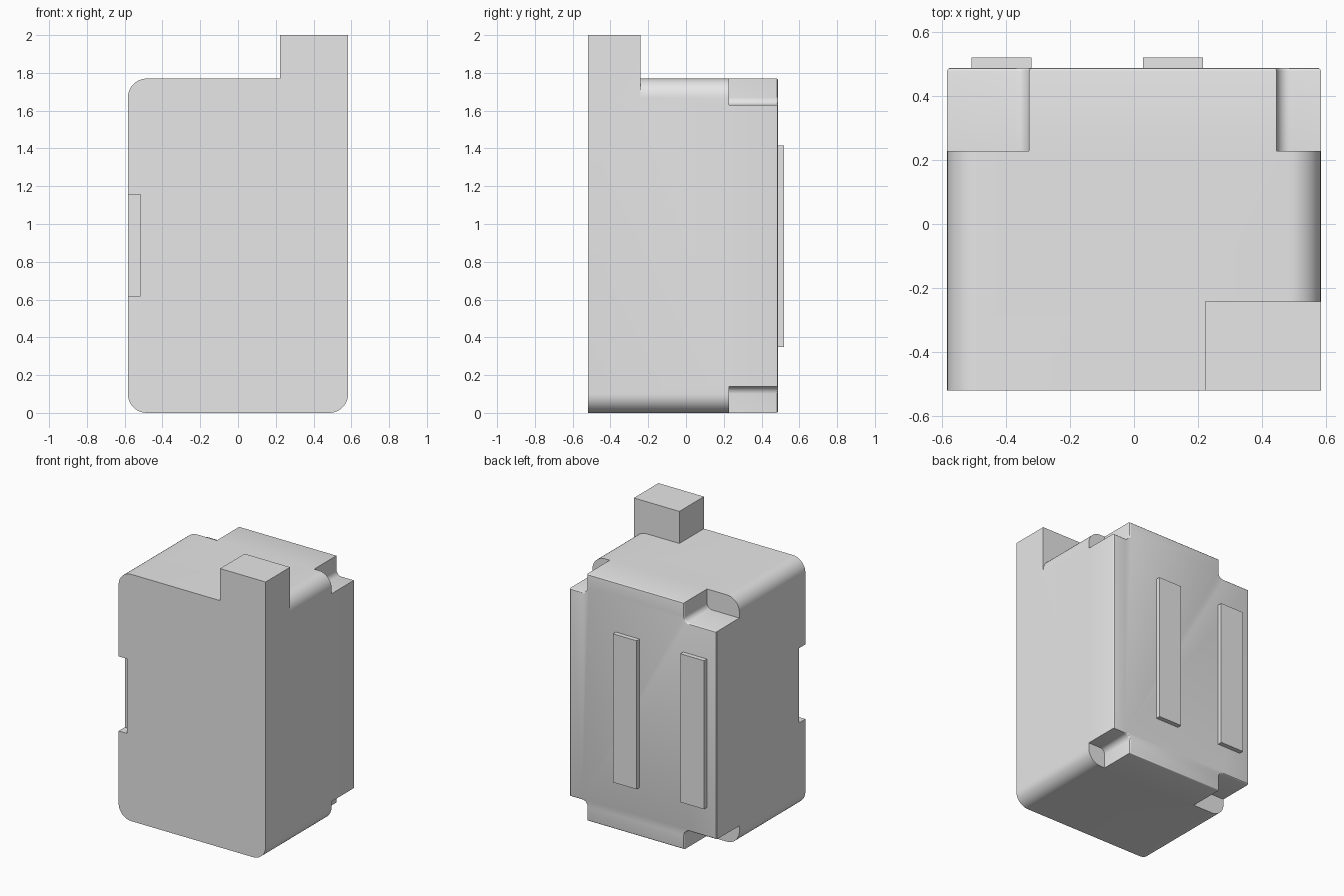
import bpy
import bmesh
from math import pi, cos, sin

if "Cube" in bpy.data.objects:
    bpy.data.objects.remove(bpy.data.objects["Cube"])

W, H = 0.583, 1.77            # half width and height of the case
FRONT, BACK = -0.52, 0.487    # depth range of the case

GREY = (0.8, 0.8, 0.8, 1.0)
grey = bpy.data.materials.new("light grey")
grey.use_nodes = True
grey.diffuse_color = GREY
grey.node_tree.nodes["Principled BSDF"].inputs["Base Color"].default_value = GREY


def outline(x0, x1, z0, z1, radii, steps=10):
    """Rectangle in xz; radii run lower left, lower right, upper right, upper left."""
    corners = [(x0, z0, 1, 1), (x1, z0, -1, 1), (x1, z1, -1, -1), (x0, z1, 1, -1)]
    points = []
    for i, ((x, z, sx, sz), r) in enumerate(zip(corners, radii)):
        if r == 0:
            points.append((x, z))
            continue
        for k in range(steps + 1):
            a = pi + (i + k / steps) * pi / 2
            points.append((x + sx * r + r * cos(a), z + sz * r + r * sin(a)))
    return points


def prism(name, points, y0, y1):
    """Extrude an xz outline along y."""
    bm = bmesh.new()
    face = bm.faces.new([bm.verts.new((x, y0, z)) for x, z in points])
    ext = bmesh.ops.extrude_face_region(bm, geom=[face])["geom"]
    for v in ext:
        if isinstance(v, bmesh.types.BMVert):
            v.co.y = y1
    bmesh.ops.recalc_face_normals(bm, faces=bm.faces)
    mesh = bpy.data.meshes.new(name)
    bm.to_mesh(mesh)
    bm.free()
    mesh.materials.append(grey)
    obj = bpy.data.objects.new(name, mesh)
    bpy.context.collection.objects.link(obj)
    return obj


def box(name, x0, x1, y0, y1, z0, z1):
    return prism(name, outline(x0, x1, z0, z1, (0, 0, 0, 0)), y0, y1)


def combine(target, tool, operation):
    """Apply a boolean and discard the tool."""
    tool.hide_render = True
    mod = target.modifiers.new("cut", "BOOLEAN")
    mod.operation, mod.solver, mod.object = operation, "EXACT", tool
    bpy.context.view_layer.objects.active = target
    bpy.ops.object.modifier_apply(modifier=mod.name)
    bpy.data.objects.remove(tool)


# Case with rounded long edges
case = prism("case", outline(-W, W, 0, H, (0.1,) * 4), FRONT, BACK)

# Notches in the four back corners, each with one filleted inner corner
r = 0.04
for x0, x1, side in ((-1, -0.327, -1), (0.445, 1, 1)):
    for z0, z1, top in ((-0.5, 0.14, False), (1.63, 2.3, True)):
        inner = {(-1, True): 1, (1, True): 0, (-1, False): 2, (1, False): 3}[(side, top)]
        radii = [r if i == inner else 0 for i in range(4)]
        combine(case, prism("notch", outline(x0, x1, z0, z1, radii), 0.228, 0.8), "DIFFERENCE")

# Soft rim around the back face
bm = bmesh.new()
bm.from_mesh(case.data)
bmesh.ops.remove_doubles(bm, verts=bm.verts, dist=0.0001)
rim = [e for e in bm.edges
       if all(abs(v.co.y - BACK) < 0.001 for v in e.verts)
       and any(abs(f.normal.y) < 0.5 for f in e.link_faces)]
bmesh.ops.bevel(bm, geom=rim, offset=0.01, offset_type="OFFSET", segments=3,
                profile=0.5, affect="EDGES", clamp_overlap=False)
bm.to_mesh(case.data)
bm.free()

# Finger slot on the front edge, and the raised corner post
combine(case, box("slot", -0.8, -0.516, -0.8, -0.45, 0.62, 1.155), "DIFFERENCE")
combine(case, box("post", 0.222, W, FRONT, -0.242, 1.5, 2.0), "UNION")

# Two raised rails on the back
rails = [box(name, x0, x0 + 0.188, BACK - 0.01, 0.52, 0.35, 1.415)
         for name, x0 in (("right_rail", -0.507), ("left_rail", 0.028))]

# Smooth the fillets, keep the hard edges
bpy.ops.object.select_all(action="DESELECT")
case.select_set(True)
bpy.context.view_layer.objects.active = case
bpy.ops.object.shade_smooth_by_angle(angle=pi / 6)
